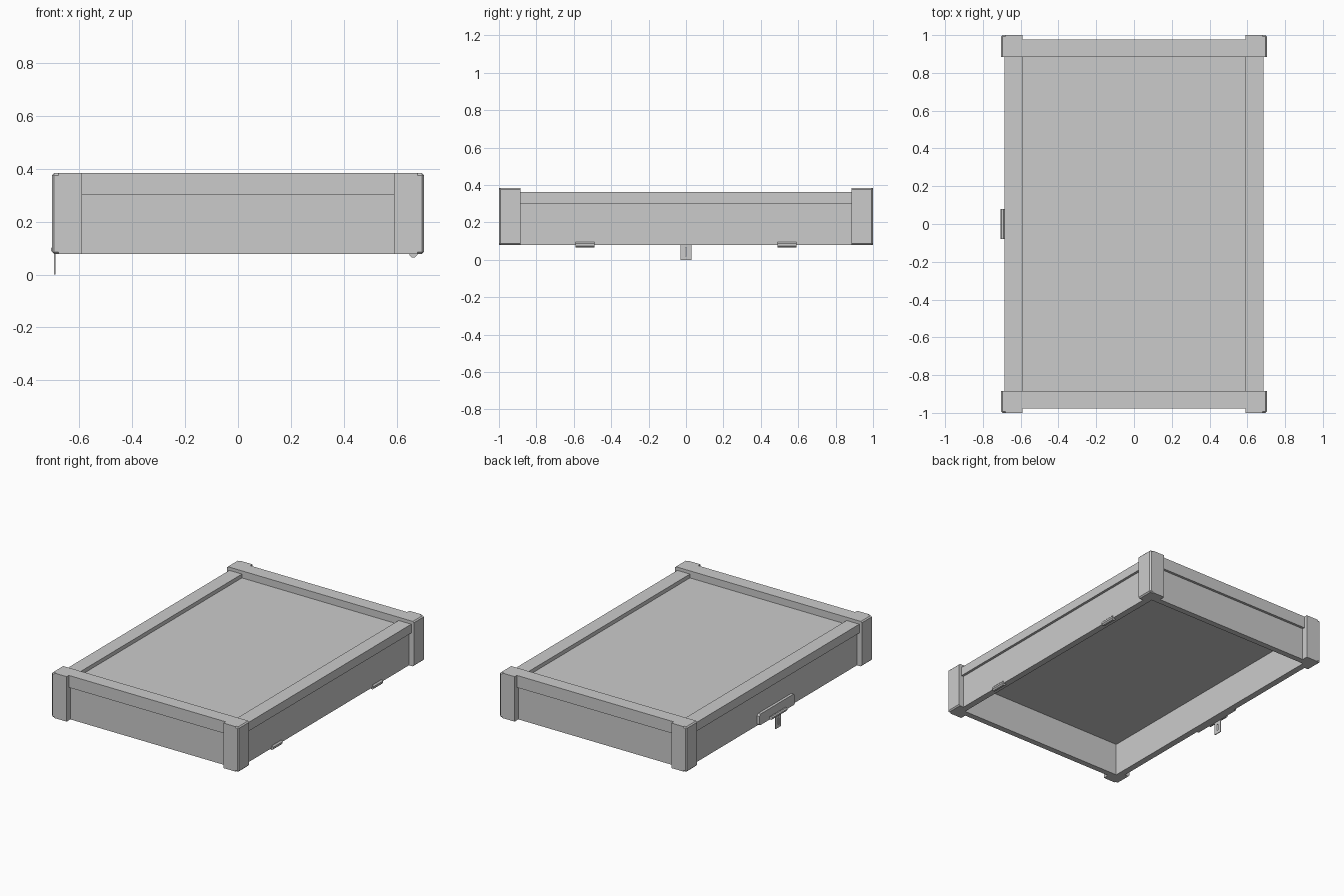
import bpy, bmesh, math
from mathutils import Matrix

if "Cube" in bpy.data.objects:
    bpy.data.objects.remove(bpy.data.objects["Cube"])


def finish(name, bm):
    bmesh.ops.recalc_face_normals(bm, faces=bm.faces)
    me = bpy.data.meshes.new(name)
    bm.to_mesh(me)
    bm.free()
    ob = bpy.data.objects.new(name, me)
    bpy.context.collection.objects.link(ob)
    return ob


def box(name, x, y, z, bevel=0.0):
    bm = bmesh.new()
    bmesh.ops.create_cube(bm, size=1)
    for v in bm.verts:
        v.co = [r[0] + (c + 0.5) * (r[1] - r[0]) for c, r in zip(v.co, (x, y, z))]
    if bevel:
        # only the edges of the two faces that look away from the lid centre, not the inner seams
        ox, oy = max(x, key=abs), max(y, key=abs)

        def outer(e):
            on_x = all(abs(v.co.x - ox) < 1e-5 for v in e.verts)
            on_y = all(abs(v.co.y - oy) < 1e-5 for v in e.verts)
            flat = abs(e.verts[0].co.z - e.verts[1].co.z) < 1e-5
            return (on_x and on_y) or (flat and (on_x or on_y))
        bmesh.ops.bevel(bm, geom=[e for e in bm.edges if outer(e)], offset=bevel,
                        segments=1, affect='EDGES')
    return finish(name, bm)


def barrel(name, x, z, y0, y1, r, sides=8):
    bm = bmesh.new()
    mat = (Matrix.Translation((x, (y0 + y1) / 2, z)) @ Matrix.Rotation(math.pi / 2, 4, 'X')
           @ Matrix.Rotation(math.pi / sides, 4, 'Z'))
    bmesh.ops.create_cone(bm, cap_ends=True, segments=sides, radius1=r, radius2=r,
                          depth=y1 - y0, matrix=mat)
    return finish(name, bm)


def plate(name, yz, x0, x1):
    # flat outline in the y-z plane, extruded along x
    bm = bmesh.new()
    f = bm.faces.new([bm.verts.new((x0, y, z)) for y, z in yz])
    g = bmesh.ops.extrude_face_region(bm, geom=[f])
    for e in g['geom']:
        if isinstance(e, bmesh.types.BMVert):
            e.co.x = x1
    return finish(name, bm)


def span(s, a, b):
    return tuple(sorted((s * a, s * b)))


# lid top board
box("lid_top", (-0.63, 0.63), (-0.93, 0.93), (0.300, 0.336))

for s, side, end in ((-1, "left", "front"), (1, "right", "back")):
    # long sides: inset board with overhanging rail
    box(side + "_board", span(s, 0.625, 0.668), (-0.95, 0.95), (0.078, 0.303))
    box(side + "_rail", span(s, 0.59, 0.685), (-0.89, 0.89), (0.302, 0.362))
    # short ends: inset board with overhanging taller rail
    box(end + "_board", (-0.63, 0.63), span(s, 0.92, 0.96), (0.078, 0.303))
    box(end + "_rail", (-0.60, 0.60), span(s, 0.885, 0.977), (0.302, 0.384))
    # corner caps: two outer leaves and a top block
    for t, e in ((-1, "front"), (1, "back")):
        n = f"{side}_{e}_corner"
        box(n + "_side", span(s, 0.645, 0.704), span(t, 0.885, 1.0), (0.078, 0.384), 0.008)
        box(n + "_end", span(s, 0.59, 0.68), span(t, 0.935, 1.0), (0.078, 0.384))
        box(n + "_top", span(s, 0.59, 0.66), span(t, 0.885, 0.95), (0.302, 0.384))
    # hinge barrels on the right side
    y = s * 0.54
    barrel(end + "_hinge", 0.664, 0.080, y - 0.05, y + 0.05, 0.016)

# latch plate with clipped corners on the left side
plate("latch_plate", [(-0.19, 0.09), (-0.182, 0.082), (0.182, 0.082), (0.19, 0.09),
                      (0.19, 0.145), (0.178, 0.157), (-0.178, 0.157), (-0.19, 0.145)],
      -0.66, -0.686)

# latch hinge knuckles
for i, (a, b) in enumerate(((-0.08, -0.031), (-0.031, 0.031), (0.031, 0.08))):
    barrel(f"latch_knuckle_{i}", -0.696, 0.095, a, b, 0.012)

# hanging hasp with slot
for s, n in ((-1, "front"), (1, "back")):
    box("hasp_strip_" + n, (-0.696, -0.690), span(s, 0.004, 0.03), (0.0, 0.095))
box("hasp_bottom", (-0.696, -0.690), (-0.004, 0.004), (0.0, 0.02))
box("hasp_top", (-0.696, -0.690), (-0.004, 0.004), (0.065, 0.095))
